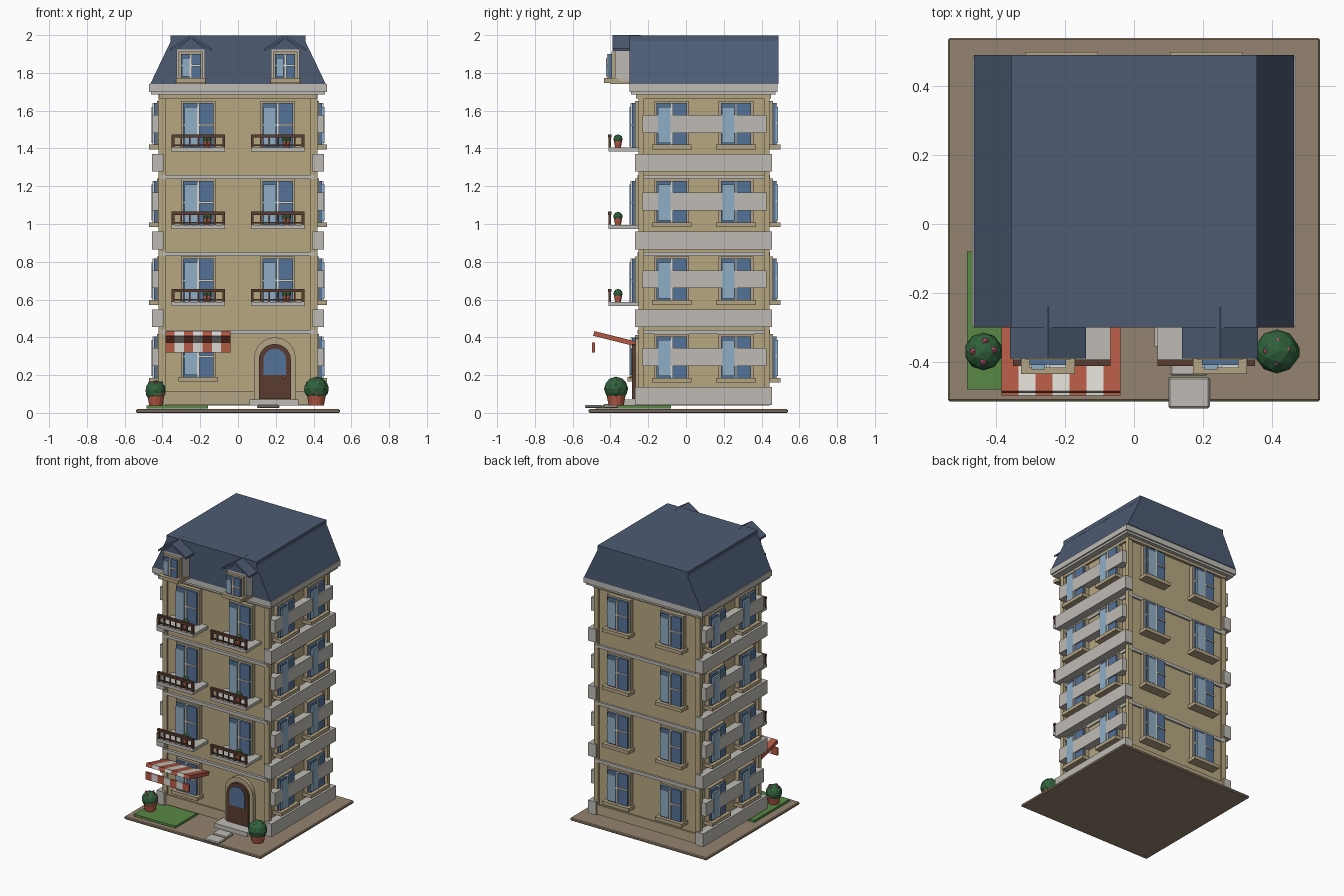
import bpy, bmesh, math
from mathutils import Matrix, Vector

if "Cube" in bpy.data.objects:
    bpy.data.objects.remove(bpy.data.objects["Cube"])

COL = dict(wall=(.47, .39, .22), trim=(.45, .37, .23), stone=(.52, .50, .46), roof=(.075, .105, .17),
           glass=(.09, .17, .32), glint=(.28, .42, .56), wood=(.10, .045, .03), red=(.45, .10, .06),
           white=(.70, .68, .63), leaf=(.03, .12, .045), pink=(.6, .1, .2), lawn=(.10, .25, .06),
           ground=(.30, .23, .16), gold=(.7, .5, .1))
MATS = {}
for key, c in COL.items():
    MATS[key] = bpy.data.materials.new(key)
    MATS[key].diffuse_color = (*c, 1)

def finish(name, bm, mat):
    bmesh.ops.recalc_face_normals(bm, faces=bm.faces)
    me = bpy.data.meshes.new(name)
    bm.to_mesh(me)
    bm.free()
    me.materials.append(MATS[mat])
    ob = bpy.data.objects.new(name, me)
    bpy.context.collection.objects.link(ob)
    return ob

def boxes(name, mat, items, M=Matrix()):
    """items: (x0, x1, y0, y1, z0, z1)"""
    bm = bmesh.new()
    for x0, x1, y0, y1, z0, z1 in items:
        c = Matrix.Translation(((x0 + x1) / 2, (y0 + y1) / 2, (z0 + z1) / 2))
        s = Matrix.Diagonal((x1 - x0, y1 - y0, z1 - z0, 1))
        bmesh.ops.create_cube(bm, size=1, matrix=M @ c @ s)
    return finish(name, bm, mat)

def prism(name, mat, pts, y0, y1):
    """x-z profile extruded along y"""
    bm = bmesh.new()
    f = bm.faces.new([bm.verts.new((x, y0, z)) for x, z in pts])
    r = bmesh.ops.extrude_face_region(bm, geom=[f])
    bmesh.ops.translate(bm, vec=(0, y1 - y0, 0),
                        verts=[v for v in r['geom'] if isinstance(v, bmesh.types.BMVert)])
    return finish(name, bm, mat)

def spheres(name, mat, items, sub=2):
    bm = bmesh.new()
    for x, y, z, r in items:
        bmesh.ops.create_icosphere(bm, subdivisions=sub, radius=r, matrix=Matrix.Translation((x, y, z)))
    return finish(name, bm, mat)

def pot(name, x, y, z, r, h):
    bm = bmesh.new()
    for r1, r2, za, zb in ((r * .7, r * .92, 0, h * .75), (r, r, h * .75, h)):
        bmesh.ops.create_cone(bm, cap_ends=True, segments=12, radius1=r1, radius2=r2, depth=zb - za,
                              matrix=Matrix.Translation((x, y, z + (za + zb) / 2)))
    return finish(name, bm, 'red')

def arch(cx, r, z0, zs, n=12):
    return [(cx - r, z0), (cx + r, z0)] + [
        (cx + r * math.cos(math.pi * i / n), zs + r * math.sin(math.pi * i / n)) for i in range(n + 1)]

def window(name, M, z0, z1, w=.08, sill=True):
    """local frame: x along the wall, -y outwards, wall plane at y = 0"""
    t = .012
    zm = z0 + (z1 - z0) * .52
    boxes(name + "_glass", 'glass', [(-w, w, -.045, .01, z0, z1)], M)
    boxes(name + "_open_pane", 'glint', [(-w + .006, -.008, -.058, -.04, z0 + .01, z1 - .02)], M)
    boxes(name + "_bars", 'white', [(-.006, .006, -.053, 0, z0, z1), (-w, w, -.053, 0, zm - .005, zm + .005)], M)
    boxes(name + "_frame", 'trim', [(-w - t, -w, -.03, .01, z0, z1), (w, w + t, -.03, .01, z0, z1),
                                    (-w - t, w + t, -.03, .01, z1, z1 + t)], M)
    if sill:
        boxes(name + "_sill", 'trim', [(-w - .025, w + .025, -.07, .01, z0 - .025, z0)], M)

WX, Y0, Y1, YC = .40, -.24, .43, .095

# ground slab, lawn, path and step
slab = boxes("ground_slab", 'ground', [(-.54, .54, -.515, .54, 0, .02)])
boxes("lawn", 'lawn', [(-.485, -.16, -.48, -.08, .022, .038)])
stones = boxes("path_stones", 'stone', [(.10, .22, -.535, -.445, .025, .042), (.105, .215, -.44, -.36, .025, .046)])
for ob in (slab, stones):
    b = ob.modifiers.new("bevel", 'BEVEL')
    b.width = .005
    b.segments = 1
boxes("door_step", 'stone', [(.06, .32, -.355, Y0, .04, .072)])

# walls, plinth, corner posts, floor mouldings
boxes("walls", 'wall', [(-WX, WX, Y0, Y1, .04, 1.69)])
boxes("plinth", 'trim', [(-.41, .41, Y0 - .012, Y1 + .012, .045, .115)])
boxes("corner_posts", 'wall', [(min(s * .385, s * .42), max(s * .385, s * .42), y, y + .03, .04, 1.69)
                               for s in (-1, 1) for y in (Y0 - .012, Y1 - .018)])
boxes("floor_mouldings", 'stone', [(-.41, .41, Y0 - .018, Y1 + .014, z, z + .022) for z in (.418, .83, 1.238)])
boxes("frieze", 'trim', [(-.415, .415, -.265, .45, 1.665, 1.69)])

# stone bands along both sides
bands = []
for i in range(8):
    z = .09 + .2057 * i
    a, b = (-.27, .455) if i % 2 == 0 else (-.23, .425)
    for s in (-1, 1):
        bands.append((min(s * .395, s * .455), max(s * .395, s * .455), a, b, z - .047, z + .047))
boxes("side_stone_bands", 'stone', bands)

# cornice and roof
boxes("cornice", 'stone', [(-.46, .46, -.29, .475, 1.685, 1.70), (-.47, .47, -.298, .485, 1.70, 1.74)])
prism("mansard_roof", 'roof', [(-.465, 1.74), (.465, 1.74), (.355, 1.97), (-.355, 1.97)], -.30, .49)
boxes("roof_top", 'roof', [(-.357, .357, -.30, .49, 1.968, 1.997)])

# windows on side, back and front walls
for k in range(4):
    top = .405 + .4117 * k
    for s in (-1, 1):
        for side, ang in ((1, 90), (-1, -90)):
            M = Matrix.Translation((side * WX, YC + s * .17, 0)) @ Matrix.Rotation(math.radians(ang), 4, 'Z')
            window(f"side_window_{k}", M, top - .22, top)
        M = Matrix.Translation((s * .21, Y1, 0)) @ Matrix.Rotation(math.pi, 4, 'Z')
        window(f"back_window_{k}", M, top - .22, top)
        M = Matrix.Translation((s * .21, Y0, 0))
        if k:
            window(f"front_window_{k}", M, top - .24, top, sill=False)
        elif s < 0:
            window("ground_front_window", M, .19, .40)

# balconies with railings and plants
for z in (.565, .973, 1.383):
    for cx in (-.21, .21):
        M = Matrix.Translation((cx, 0, z))
        boxes("balcony_slab", 'stone', [(-.142, .142, -.41, Y0, 0, .022)], M)
        rail = [(-.142, .142, -.412, -.394, .075, .092), (-.14, .14, -.408, -.398, .03, .038)]
        rail += [(x - h, x + h, -.403 - h, -.403 + h, .02, .08)
                 for x, h in [(-.134 + .0447 * i, .007 if i in (0, 6) else .004) for i in range(7)]]
        boxes("balcony_railing", 'wood', rail, M)
        pot("balcony_pot", cx + .047, -.36, z + .022, .022, .036)
        spheres("balcony_plant", 'leaf', [(cx + .047, -.36, z + .066, .025)])

# dormers
for cx in (-.25, .25):
    boxes("dormer_body", 'stone', [(cx - .075, cx + .075, -.375, -.27, 1.745, 1.925)])
    window("dormer_window", Matrix.Translation((cx, -.365, 0)), 1.772, 1.90, w=.053)
    boxes("dormer_sill", 'trim', [(cx - .08, cx + .08, -.40, -.29, 1.74, 1.758)])
    prism("dormer_roof", 'roof', [(cx - .11, 1.915), (cx - .11, 1.928), (cx, 2.0), (cx + .11, 1.928),
                                  (cx + .11, 1.915), (cx, 1.985)], -.39, -.24)
    prism("dormer_gable", 'roof', [(cx - .08, 1.922), (cx + .08, 1.922), (cx, 1.986)], -.375, -.25)

# striped awning and valance
tilt = (Matrix.Translation((0, -.27, .365)) @ Matrix.Rotation(math.atan2(-.055, .22), 4, 'X'))
for mat, idx in (('red', (0, 2, 4, 6)), ('white', (1, 3, 5))):
    xs = [(-.385 + .0493 * i, -.385 + .0493 * (i + 1)) for i in idx]
    boxes("awning_" + mat, mat, [(a, b, -.225, 0, -.012, .014) for a, b in xs], tilt)
    boxes("awning_valance_" + mat, mat, [(a, b, -.498, -.483, .32, .372) for a, b in xs])

# arched door
prism("door_surround", 'trim', arch(.195, .11, .06, .29), -.268, Y0)
prism("door_leaf", 'wood', arch(.195, .085, .073, .28), -.285, Y0)
prism("door_glass", 'glass', arch(.195, .06, .20, .28), -.290, Y0)
spheres("door_knob", 'gold', [(.245, -.292, .19, .009)], 1)

# large potted shrubs with flowers
pot("left_pot", -.435, -.37, .04, .05, .075)
spheres("left_shrub", 'leaf', [(-.437, -.37, .118, .055)])
pot("right_pot", .415, -.37, .04, .057, .085)
spheres("right_shrub", 'leaf', [(.415, -.37, .128, .064), (.39, -.372, .125, .042), (.44, -.372, .125, .042)])
for cx, z in ((-.437, .158), (.415, .172)):
    spheres("shrub_flowers", 'pink', [(cx + dx, -.37 + dy, z, .011)
                                      for dx, dy in ((-.03, 0), (.03, .004), (0, -.03), (.005, .03))], 1)

for m in bpy.data.materials:
    if m.users and not m.is_grease_pencil:
        m.use_nodes = True
        m.node_tree.nodes["Principled BSDF"].inputs["Base Color"].default_value = m.diffuse_color
